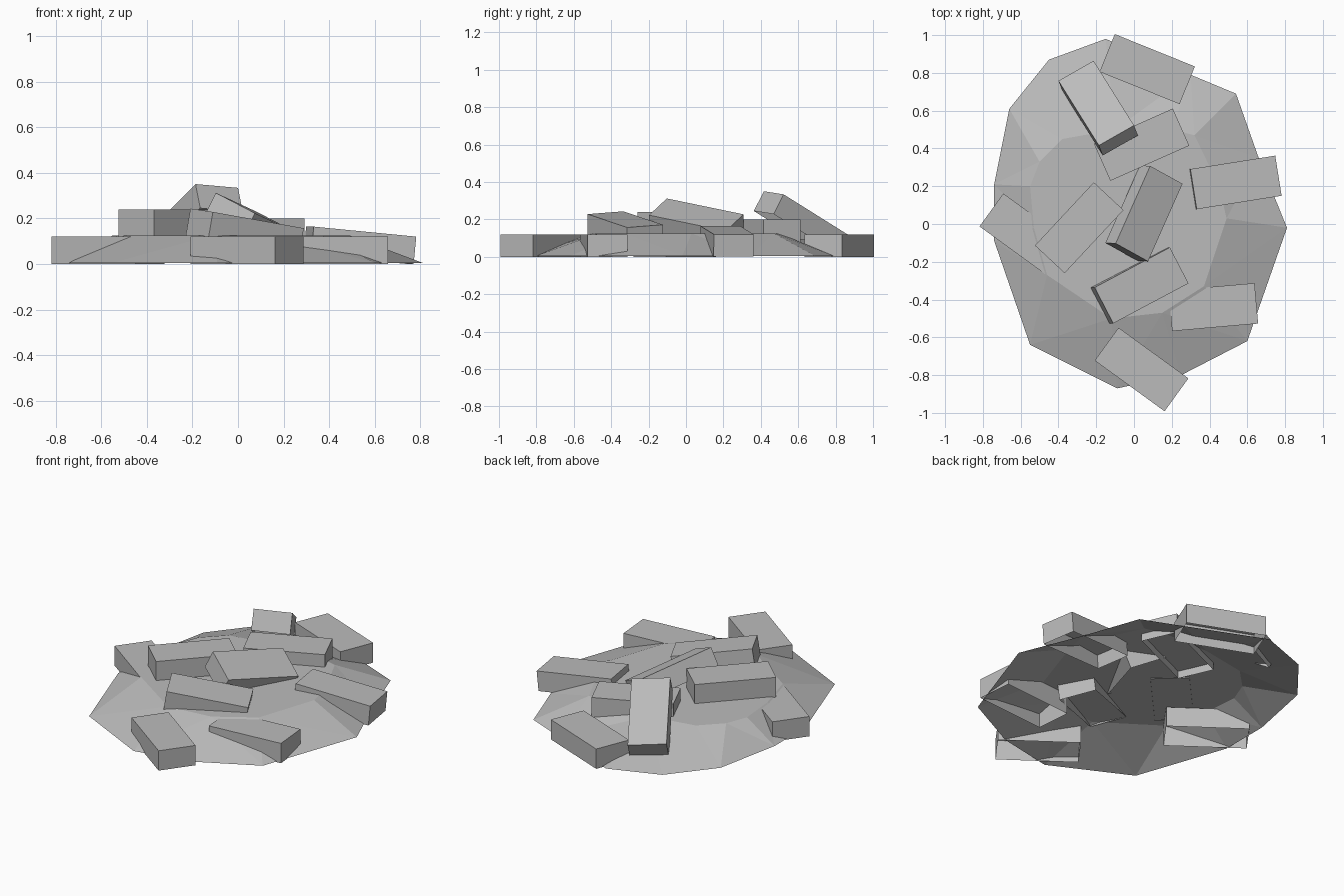
import bpy
import bmesh
from math import radians
from mathutils import Matrix, Vector

default_cube = bpy.data.objects.get("Cube")
if default_cube:
    bpy.data.objects.remove(default_cube, do_unlink=True)


def make_material(name, grey):
    material = bpy.data.materials.new(name)
    material.use_nodes = True
    colour = (grey, grey, grey, 1)
    material.diffuse_color = colour
    material.node_tree.nodes["Principled BSDF"].inputs["Base Color"].default_value = colour
    return material


stone_grey = make_material("stone grey", 0.5)


def finish(name, bm):
    mesh = bpy.data.meshes.new(name)
    bm.to_mesh(mesh)
    bm.free()
    mesh.materials.append(stone_grey)
    part = bpy.data.objects.new(name, mesh)
    bpy.context.collection.objects.link(part)
    return part


BRICK_LENGTH, BRICK_WIDTH, BRICK_HEIGHT = 0.457, 0.215, 0.12


def make_brick(name, x, y, top, heading, pitch=0, roll=0):
    """Brick with an open underside, placed by the centre of its top face."""
    bm = bmesh.new()
    bmesh.ops.create_cube(bm, size=1)
    underside = [face for face in bm.faces if face.normal.z < -0.5]
    bmesh.ops.delete(bm, geom=underside, context="FACES_ONLY")
    bmesh.ops.translate(bm, verts=bm.verts, vec=(0, 0, -0.5))
    bmesh.ops.scale(bm, verts=bm.verts, vec=(BRICK_LENGTH, BRICK_WIDTH, BRICK_HEIGHT))
    turn = (Matrix.Rotation(radians(heading), 4, "Z")
            @ Matrix.Rotation(radians(-pitch), 4, "Y")
            @ Matrix.Rotation(radians(roll), 4, "X"))
    bm.transform(Matrix.Translation((x, y, top)) @ turn)
    return finish(name, bm)


def make_mound(name, profile, rim_height, top_height):
    """Open shell: a sloping skirt from the rim to a flat top."""
    bm = bmesh.new()
    rim = [bm.verts.new((x, y, rim_height)) for (x, y), inner in profile]
    crest = [bm.verts.new((x, y, top_height)) for outer, (x, y) in profile]
    for i in range(len(profile)):
        j = (i + 1) % len(profile)
        bm.faces.new((rim[i], rim[j], crest[j], crest[i]))
    bm.faces.new(crest)
    bmesh.ops.triangulate(bm, faces=[f for f in bm.faces if len(f.verts) == 4])
    bm.normal_update()
    return finish(name, bm)


# Heap of debris: rim point and crest point, anticlockwise
make_mound("debris_mound", [
    ((-0.15, 0.98), (-0.1, 0.5)),
    ((-0.45, 0.87), (-0.38, 0.45)),
    ((-0.66, 0.61), (-0.5, 0.33)),
    ((-0.74, 0.21), (-0.55, 0.2)),
    ((-0.74, -0.09), (-0.53, -0.02)),
    ((-0.55, -0.64), (-0.46, -0.27)),
    ((-0.09, -0.87), (-0.12, -0.5)),
    ((0.25, -0.8), (0.15, -0.47)),
    ((0.6, -0.62), (0.37, -0.33)),
    ((0.81, -0.02), (0.49, 0.03)),
    ((0.66, 0.35), (0.45, 0.2)),
    ((0.54, 0.69), (0.32, 0.47)),
    ((0.3, 0.79), (0.2, 0.5)),
], rim_height=0.005, top_height=0.125)

# Bricks lying flat around the edge
make_brick("back_brick", 0.07, 0.82, 0.12, -22)
make_brick("right_edge_brick", -0.57, -0.06, 0.12, -36)
make_brick("front_left_brick", 0.42, -0.44, 0.12, 5)
make_brick("front_brick", 0.04, -0.77, 0.12, -36)

# Bricks piled on the heap
make_brick("back_middle_brick", 0.04, 0.42, 0.2, 24)
make_brick("right_middle_brick", -0.29, -0.02, 0.24, 47)
make_brick("left_edge_brick", 0.54, 0.22, 0.142, 9, pitch=-5.5)
make_brick("front_middle_brick", 0.04, -0.325, 0.2, 28, pitch=-9, roll=4)
make_brick("centre_brick", 0.08, 0.055, 0.225, 246, pitch=10.7, roll=-25)
make_brick("leaning_brick", -0.2, 0.64, 0.235, -58, pitch=28, roll=-5)
